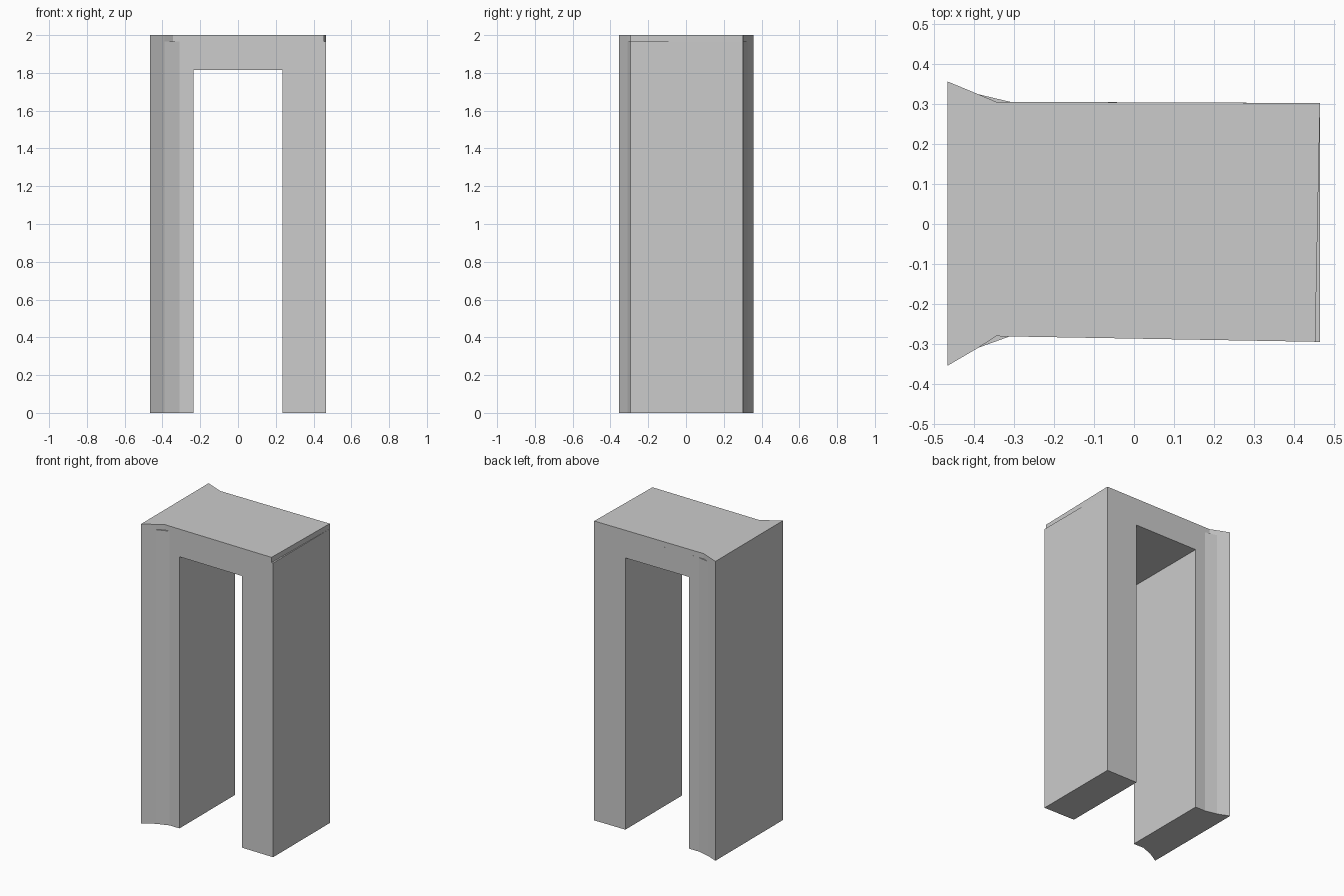
import bpy, bmesh

if "Cube" in bpy.data.objects:
    bpy.data.objects.remove(bpy.data.objects["Cube"])

H, STEP = 2.0, 1.965          # total height, start of the thin cap layer


def outline(inner_x, front_right_x):
    """Plan outline: straight wall with a flare at the left end."""
    return [(-.467, -.355), (-.39, -.31), (inner_x, -.281), (front_right_x, -.295),
            (.466, .303), (inner_x, .306), (-.39, .325), (-.467, .357)]


def loft(name, rings):
    """Skin a stack of (outline, z) rings into a closed solid."""
    bm = bmesh.new()
    loops = [[bm.verts.new((x, y, z)) for x, y in pts] for pts, z in rings]
    n = len(loops[0])
    for a, b in zip(loops, loops[1:]):
        for i in range(n):
            j = (i + 1) % n
            bm.faces.new((a[i], a[j], b[j], b[i]))
    bm.faces.new(loops[0][::-1])
    bm.faces.new(loops[-1])
    bmesh.ops.remove_doubles(bm, verts=bm.verts, dist=1e-5)
    bmesh.ops.recalc_face_normals(bm, faces=bm.faces)
    me = bpy.data.meshes.new(name)
    bm.to_mesh(me)
    bm.free()
    ob = bpy.data.objects.new(name, me)
    bpy.context.collection.objects.link(ob)
    return ob


# Wall block with a slightly trimmed cap layer
body = outline(-.31, .466)
cap = outline(-.345, .454)
arch = loft("doorway_arch", [(body, 0), (body, STEP), (cap, STEP), (cap, H)])

# Doorway opening
hole = [(-.235, -1), (.235, -1), (.235, 1), (-.235, 1)]
cutter = loft("opening_cutter", [(hole, -.5), (hole, 1.815)])
cutter.hide_render = True
cut = arch.modifiers.new("opening", 'BOOLEAN')
cut.operation = 'DIFFERENCE'
cut.solver = 'EXACT'
cut.object = cutter

# Apply the cut and drop the helper
bpy.context.view_layer.objects.active = arch
arch.select_set(True)
bpy.ops.object.modifier_apply(modifier=cut.name)
bpy.data.objects.remove(cutter)
